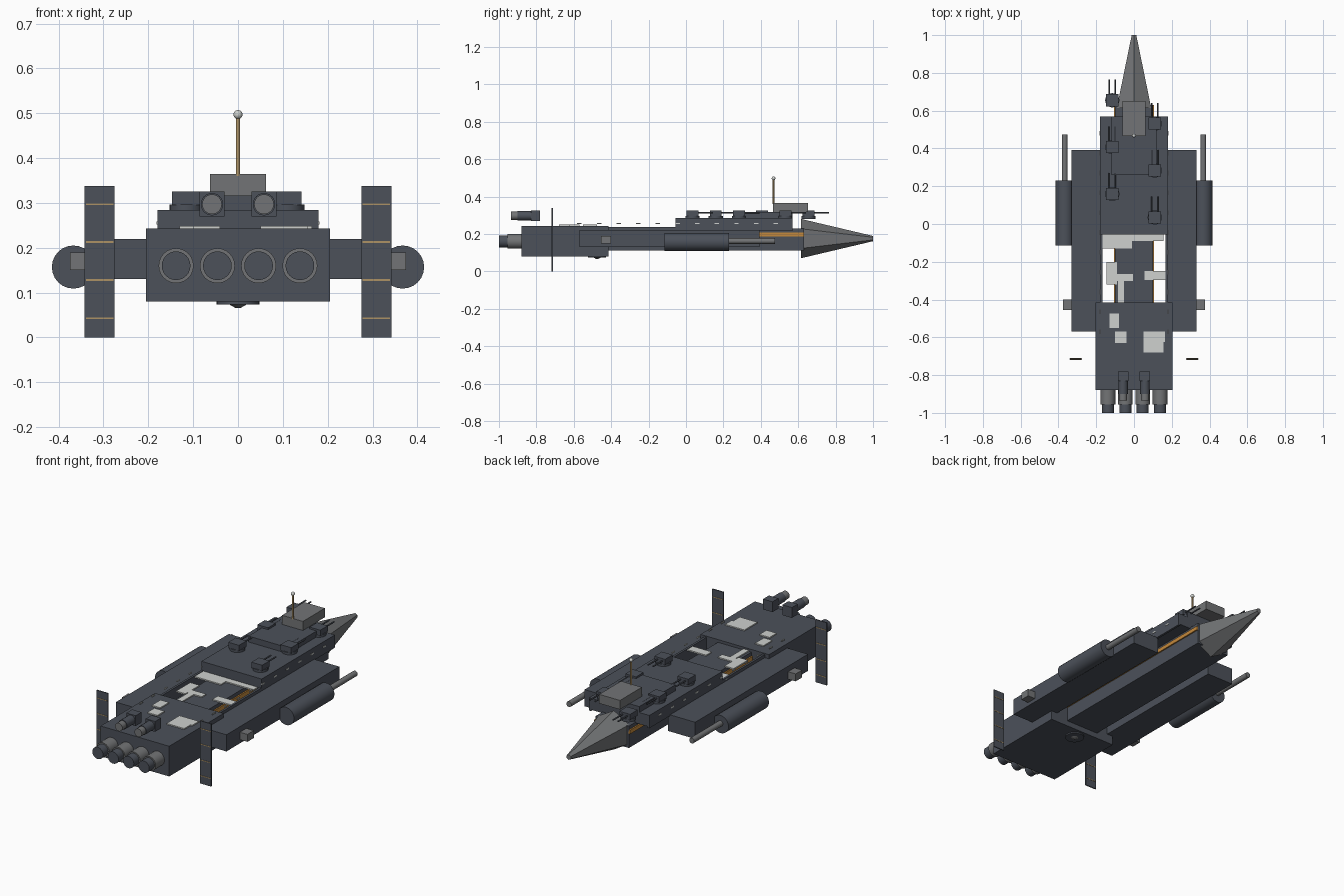
import bpy, math
from mathutils import Vector

if "Cube" in bpy.data.objects:
    bpy.data.objects.remove(bpy.data.objects["Cube"])


def material(name, rgb):
    m = bpy.data.materials.new(name)
    m.diffuse_color = (*rgb, 1)
    m.use_nodes = True
    m.node_tree.nodes["Principled BSDF"].inputs["Base Color"].default_value = m.diffuse_color
    return m


SLATE = material("dark slate", (0.072, 0.082, 0.102))
GREY = material("mid grey", (0.17, 0.175, 0.18))
PALE = material("pale panel", (0.62, 0.64, 0.62))
ORANGE = material("orange", (0.55, 0.25, 0.045))
TAN = material("tan", (0.42, 0.29, 0.13))


def box(name, x, y, z, mat):
    """Box from (min, max) pairs."""
    bpy.ops.mesh.primitive_cube_add(size=1, location=[(a + b) / 2 for a, b in (x, y, z)])
    o = bpy.context.object
    o.name = name
    o.scale = [b - a for a, b in (x, y, z)]
    bpy.ops.object.transform_apply(location=False, rotation=False, scale=True)
    o.data.materials.append(mat)
    return o


def tube(name, start, end, r1, mat, r2=None, sides=24, smooth=True):
    """Cylinder or cone between two points."""
    a, b = Vector(start), Vector(end)
    bpy.ops.mesh.primitive_cone_add(vertices=sides, radius1=r1, radius2=r1 if r2 is None else r2,
                                    depth=(b - a).length, location=(a + b) / 2)
    o = bpy.context.object
    o.name = name
    o.rotation_euler = (b - a).to_track_quat('Z', 'Y').to_euler()
    o.data.materials.append(mat)
    if smooth:
        bpy.ops.object.shade_smooth_by_angle(angle=math.radians(40))
    return o


def both(s, a, b):
    return tuple(sorted((s * a, s * b)))


# Main hull masses
box("engine_block", (-0.205, 0.205), (-0.88, -0.415), (0.08, 0.243), SLATE)
box("spine", (-0.1, 0.1), (-0.42, 0.63), (0.11, 0.228), SLATE)
box("upper_deck", (-0.18, 0.18), (-0.055, 0.57), (0.222, 0.284), SLATE)
box("raised_deck", (-0.12, 0.12), (0.26, 0.57), (0.284, 0.316), SLATE)
box("bridge", (-0.062, 0.062), (0.465, 0.652), (0.316, 0.365), GREY)

# Six-sided nose cone with a ridge on top
nose = tube("nose_cone", (0, 0.615, 0.175), (0, 1.0, 0.175), 0.105, GREY, 0.014, 6, False)
nose.rotation_euler = (math.radians(-90), 0, 0)

# Antenna
tube("antenna_mast", (0, 0.468, 0.36), (0, 0.468, 0.49), 0.005, TAN, sides=12)
bpy.ops.mesh.primitive_uv_sphere_add(segments=16, ring_count=10, radius=0.01, location=(0, 0.468, 0.497))
bpy.context.object.name = "antenna_ball"
bpy.context.object.data.materials.append(PALE)
bpy.ops.object.shade_smooth()

# Main engine nozzles
for x in (-0.138, -0.046, 0.046, 0.138):
    tube("nozzle_collar", (x, -0.87, 0.16), (x, -0.955, 0.16), 0.039, GREY)
    tube("nozzle_core", (x, -0.95, 0.16), (x, -1.0, 0.16), 0.032, SLATE)

for s in (-1, 1):
    # Side slabs, rails and spine stripes
    box("side_slab", both(s, 0.168, 0.33), (-0.57, 0.393), (0.13, 0.22), SLATE)
    box("side_rail", both(s, 0.168, 0.18), (-0.42, 0.57), (0.215, 0.237), SLATE)
    box("spine_stripe", both(s, 0.098, 0.107), (-0.42, 0.63), (0.187, 0.208), ORANGE)

    # Side gun pods
    x = s * 0.367
    tube("gun_pod", (x, -0.115, 0.157), (x, 0.23, 0.157), 0.048, SLATE)
    tube("gun_barrel", (x, 0.22, 0.162), (x, 0.475, 0.162), 0.015, GREY, sides=16)
    box("side_thruster", both(s, 0.325, 0.375), (-0.455, -0.4), (0.15, 0.19), GREY)

    # Vertical radiator fins with stripes
    box("radiator_fin", both(s, 0.275, 0.342), (-0.718, -0.712), (0.0, 0.338), SLATE)
    for z in (0.043, 0.128, 0.213, 0.297):
        box("fin_stripe", both(s, 0.278, 0.339), (-0.7195, -0.7105), (z - 0.002, z + 0.002), TAN)

    # Upper auxiliary engines
    x = s * 0.058
    box("upper_engine_housing", (x - 0.028, x + 0.028), (-0.83, -0.78), (0.27, 0.326), SLATE)
    tube("upper_engine_body", (x, -0.825, 0.297), (x, -0.9, 0.297), 0.025, SLATE)
    tube("upper_engine_nozzle", (x, -0.895, 0.297), (x, -0.935, 0.297), 0.022, GREY)

    # Rows of small running lights
    for i in range(11):
        y = -0.57 + i * 0.105
        xs = 0.18
        box("running_light", both(s, xs - 0.002, xs + 0.002), (y - 0.012, y + 0.012), (0.252, 0.259), PALE)

# Twin-barrel turrets, staggered left and right
for i in range(6):
    x = 0.11 if i % 2 == 0 else -0.115
    y = 0.035 + i * 0.124
    tube("turret_base", (x, y, 0.28), (x, y, 0.297), 0.038, SLATE, sides=20)
    box("turret", (x - 0.032, x + 0.032), (y - 0.032, y + 0.032), (0.295, 0.326), SLATE)
    for dx in (-0.015, 0.015):
        tube("turret_barrel", (x + dx, y + 0.03, 0.313), (x + dx, y + 0.11, 0.313), 0.004, SLATE, sides=10)

# Pale plating on the spine gap and the engine block
for x0, x1, y0, y1, z in (
        (-0.18, 0.155, -0.09, -0.05, 0.228), (-0.18, -0.01, -0.13, -0.09, 0.228),
        (-0.145, -0.09, -0.32, -0.2, 0.228), (-0.09, -0.005, -0.302, -0.265, 0.228),
        (-0.085, -0.052, -0.415, -0.302, 0.228), (0.055, 0.168, -0.297, -0.25, 0.228),
        (-0.13, -0.08, -0.55, -0.475, 0.243), (-0.1, -0.04, -0.63, -0.57, 0.243),
        (0.05, 0.165, -0.625, -0.57, 0.243), (0.05, 0.155, -0.68, -0.625, 0.243)):
    box("hull_plate", (x0, x1), (y0, y1), (z - 0.001, z + 0.006), PALE)

# Sensor dish under the engine block
tube("belly_sensor", (0, -0.475, 0.085), (0, -0.475, 0.073), 0.048, SLATE)
tube("belly_sensor_tip", (0, -0.475, 0.074), (0, -0.475, 0.066), 0.02, GREY, 0.006)
